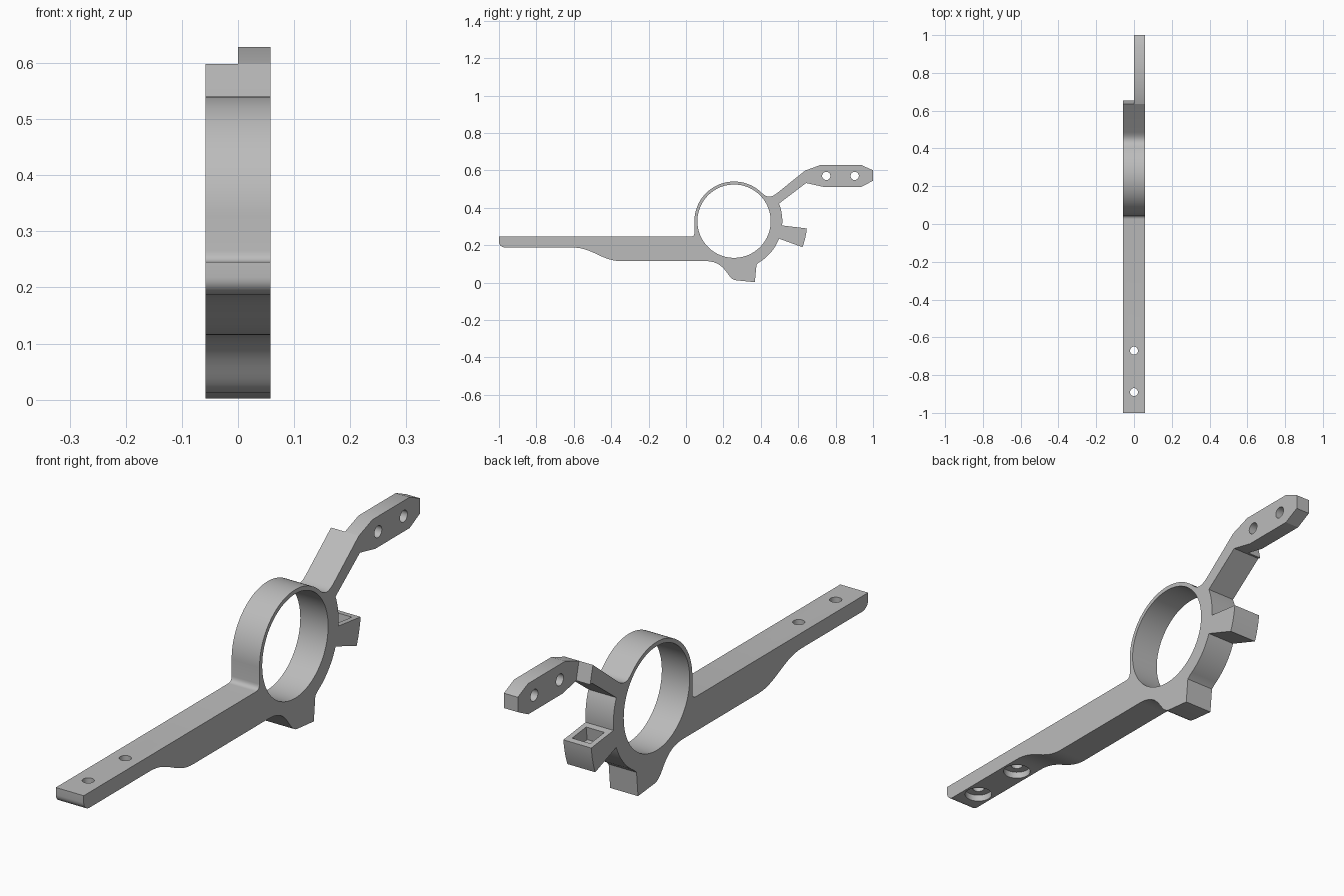
import bpy, bmesh, math
from mathutils import Vector
from mathutils.geometry import interpolate_bezier

old = bpy.data.objects.get("Cube")
if old:
    bpy.data.objects.remove(old, do_unlink=True)

HALF = 0.058            # half width of the bracket
CY, CZ = 0.257, 0.328   # ring centre

grey = bpy.data.materials.new("plain grey")
grey.use_nodes = True
COLOR = (0.5, 0.5, 0.5, 1)
grey.diffuse_color = COLOR
grey.node_tree.nodes["Principled BSDF"].inputs["Base Color"].default_value = COLOR


def arc(r, a0, a1, n):
    """Points on a circle around the ring centre, angles in degrees."""
    angles = [math.radians(a0 + (a1 - a0) * i / n) for i in range(n + 1)]
    return [(CY + r * math.cos(a), CZ + r * math.sin(a)) for a in angles]


def bez(p0, c0, c1, p1, n=10):
    pts = [Vector((*p, 0)) for p in (p0, c0, c1, p1)]
    return [(v.x, v.y) for v in interpolate_bezier(*pts, n)]


def extrude_profile(name, outline, x0, x1):
    """Extrude a y-z outline across x."""
    bm = bmesh.new()
    face = bm.faces.new([bm.verts.new((x0, y, z)) for y, z in outline])
    ext = bmesh.ops.extrude_face_region(bm, geom=[face])
    moved = [g for g in ext["geom"] if isinstance(g, bmesh.types.BMVert)]
    bmesh.ops.translate(bm, verts=moved, vec=(x1 - x0, 0, 0))
    bmesh.ops.recalc_face_normals(bm, faces=bm.faces)
    mesh = bpy.data.meshes.new(name)
    bm.to_mesh(mesh)
    bm.free()
    obj = bpy.data.objects.new(name, mesh)
    bpy.context.collection.objects.link(obj)
    mesh.materials.append(grey)
    return obj


def cylinder(r, depth, loc, along_x, n=32):
    rot = (0, math.pi / 2, 0) if along_x else (0, 0, 0)
    bpy.ops.mesh.primitive_cylinder_add(vertices=n, radius=r, depth=depth, location=loc, rotation=rot)
    return bpy.context.object


def cut(obj, cutter):
    """Subtract the cutter, then discard it."""
    cutter.hide_render = True
    cutter.data.materials.append(grey)
    mod = obj.modifiers.new("cut", "BOOLEAN")
    mod.operation, mod.solver, mod.object = "DIFFERENCE", "EXACT", cutter
    bpy.ops.object.select_all(action="DESELECT")
    bpy.context.view_layer.objects.active = obj
    obj.select_set(True)
    bpy.ops.object.modifier_apply(modifier=mod.name)
    bpy.data.objects.remove(cutter, do_unlink=True)


def smooth(obj):
    bpy.ops.object.select_all(action="DESELECT")
    bpy.context.view_layer.objects.active = obj
    obj.select_set(True)
    bpy.ops.object.shade_smooth_by_angle(angle=math.radians(25))


# Handle, ring, lugs and the full-width arm share one outline
outline = [(-1, 0.245)]
outline += bez((0.025, 0.245), (0.037, 0.245), (0.045, 0.252), (0.045, 0.265), 6)
outline += arc(0.212, 180, 45, 48)                                      # thin upper ring
outline += bez((0.407, 0.478), (0.435, 0.45), (0.46, 0.457), (0.487, 0.478))[1:]
outline += [(0.636, 0.598), (0.653, 0.53), (0.642, 0.532)]               # arm end
outline += arc(0.258, 21.4, -5.1, 10)                                   # thick lower ring
outline += arc(0.391, -5.7, -20.8, 6)                                   # side lug
outline += arc(0.258, -21.2, -59, 14)
outline += [(0.377, 0.095), (0.368, 0.002)]                             # lower lug
outline += bez((0.268, 0.012), (0.215, 0.018), (0.22, 0.113), (0.105, 0.115), 14)
outline += bez((-0.35, 0.115), (-0.45, 0.115), (-0.5, 0.187), (-0.605, 0.187), 16)
outline += bez((-0.965, 0.187), (-0.985, 0.187), (-1, 0.2), (-1, 0.218), 8)
bracket = extrude_profile("bracket_body", outline, -HALF, HALF)

# Ring bore
cut(bracket, cylinder(0.196, 0.4, (0, CY, CZ), True, 96))

# Screw holes with counterbores beneath the handle
for y in (-0.67, -0.89):
    cut(bracket, cylinder(0.021, 0.3, (0, y, 0.2), False))
    cut(bracket, cylinder(0.049, 0.1, (0, y, 0.162), False, 48))

# Blind pocket in the top of the side lug
bpy.ops.mesh.primitive_cube_add(size=1, location=(0, 0.581, 0.297), rotation=(math.radians(-6.8), 0, 0))
pocket = bpy.context.object
pocket.scale = (0.076, 0.084, 0.1)
bpy.context.view_layer.update()
cut(bracket, pocket)
smooth(bracket)

# Half-width mounting tab with two holes
tab = extrude_profile("mounting_tab", [
    (0.636, 0.598), (0.717, 0.628), (0.938, 0.628), (1, 0.6),
    (1, 0.544), (0.938, 0.512), (0.733, 0.512), (0.642, 0.532)], 0, HALF)
for y in (0.75, 0.902):
    cut(tab, cylinder(0.022, 0.3, (0, y, 0.57), True))
smooth(tab)
